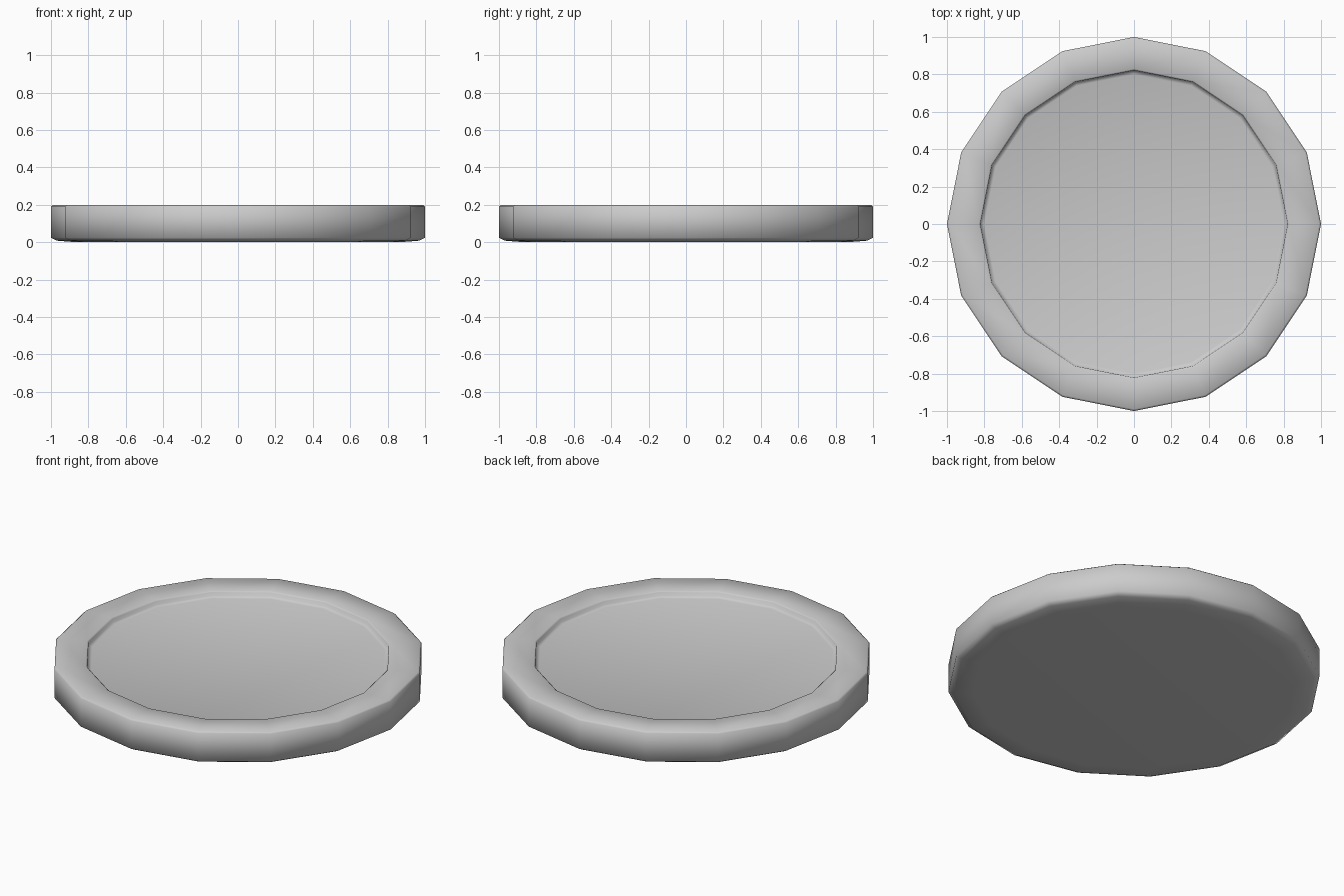
import bpy, bmesh
from math import cos, sin, pi, radians

if "Cube" in bpy.data.objects:
    bpy.data.objects.remove(bpy.data.objects["Cube"])

SIDES = 16
# (radius, height) from the underside, around the rim, into the shallow recess
PROFILE = [(0.87, 0.0), (0.97, 0.008), (1.0, 0.024), (1.0, 0.19), (0.99, 0.198),
           (0.83, 0.198), (0.822, 0.192), (0.82, 0.172), (0.80, 0.165)]

# lathe the dish
bm = bmesh.new()
rings = [[bm.verts.new((r * cos(2 * pi * i / SIDES), r * sin(2 * pi * i / SIDES), z))
          for i in range(SIDES)] for r, z in PROFILE]
for a, b in zip(rings, rings[1:]):
    for i in range(SIDES):
        j = (i + 1) % SIDES
        bm.faces.new((a[i], a[j], b[j], b[i]))

# flat underside and recess floor
bm.faces.new(rings[0][::-1])
bm.faces.new(rings[-1])
bmesh.ops.recalc_face_normals(bm, faces=bm.faces)

mesh = bpy.data.meshes.new("round_tray")
bm.to_mesh(mesh)
bm.free()
tray = bpy.data.objects.new("round_tray", mesh)
bpy.context.collection.objects.link(tray)
bpy.context.view_layer.objects.active = tray
tray.select_set(True)
bpy.ops.object.shade_smooth_by_angle(angle=radians(80))
